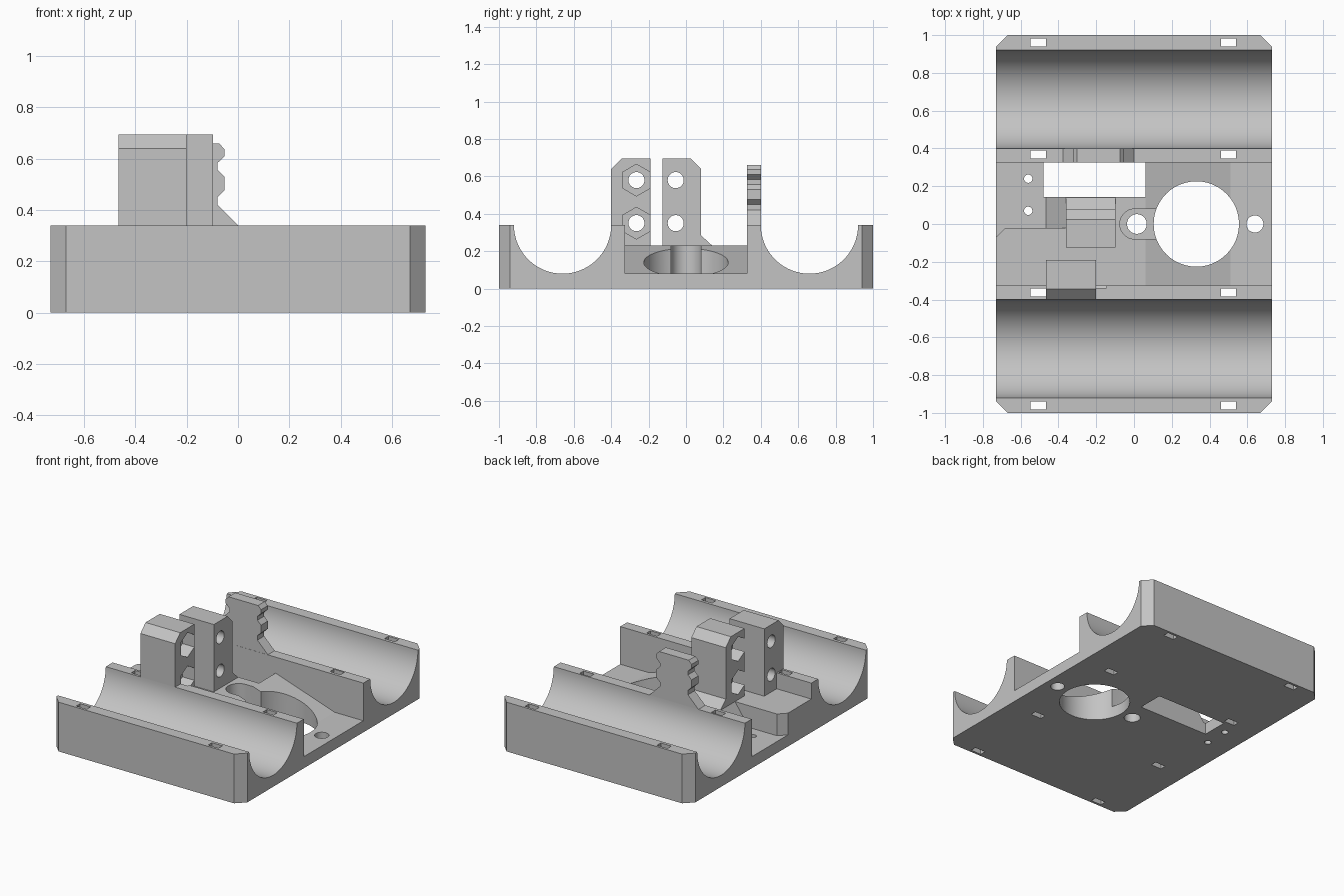
import bpy, bmesh
from math import sin, cos, pi

old = bpy.data.objects.get("Cube")
if old:
    bpy.data.objects.remove(old, do_unlink=True)

grey = bpy.data.materials.new("plain grey")
grey.use_nodes = True
colour = (0.55, 0.55, 0.55, 1)
grey.diffuse_color = colour
for node in grey.node_tree.nodes:
    if node.type == "BSDF_PRINCIPLED":
        node.inputs["Base Color"].default_value = colour


def prism(name, outline, axis, lo, hi):
    """Extrude a 2D outline along an axis (x: yz, y: xz, z: xy)."""
    place = {"x": lambda a, b, t: (t, a, b),
             "y": lambda a, b, t: (a, t, b),
             "z": lambda a, b, t: (a, b, t)}[axis]
    bm = bmesh.new()
    rings = [[bm.verts.new(place(a, b, t)) for a, b in outline] for t in (lo, hi)]
    n = len(outline)
    for ring in rings:
        bm.faces.new(ring)
    for i in range(n):
        j = (i + 1) % n
        bm.faces.new((rings[0][i], rings[0][j], rings[1][j], rings[1][i]))
    bmesh.ops.recalc_face_normals(bm, faces=bm.faces)
    mesh = bpy.data.meshes.new(name)
    bm.to_mesh(mesh)
    bm.free()
    mesh.materials.append(grey)
    obj = bpy.data.objects.new(name, mesh)
    bpy.context.scene.collection.objects.link(obj)
    return obj


def rect(a0, a1, b0, b1):
    return [(a0, b0), (a1, b0), (a1, b1), (a0, b1)]


def arc(a, b, r, start, end, n):
    return [(a + r * cos(start + (end - start) * i / n),
             b + r * sin(start + (end - start) * i / n)) for i in range(n + 1)]


def circle(a, b, r, n=48, turn=0):
    return arc(a, b, r, turn, turn + 2 * pi, n)[:-1]


def combine(operation, tool, *targets):
    """Apply a boolean to each target, then discard the tool."""
    for obj in targets:
        mod = obj.modifiers.new("bool", "BOOLEAN")
        mod.operation, mod.solver, mod.object = operation, "EXACT", tool
        bpy.context.view_layer.update()
        graph = bpy.context.evaluated_depsgraph_get()
        mesh = bpy.data.meshes.new_from_object(obj.evaluated_get(graph))
        obj.modifiers.remove(mod)
        obj.data = mesh
    bpy.data.objects.remove(tool, do_unlink=True)


# Base: two round troughs either side of a flat pocket
top, floor, deck = 0.34, 0.08, 0.23
half = arc(0.66, top, 0.26, pi, 2 * pi, 48)
right = [(0.325, floor), (0.325, top)] + half + [(1.05, top), (1.05, 0)]
profile = right + [(-y, z) for y, z in reversed(right)]
base = prism("base", profile, "x", -0.8, 0.8)
X, C = 0.73, 0.06
octagon = [(X - C, -1), (X, C - 1), (X, 1 - C), (X - C, 1),
           (C - X, 1), (-X, 1 - C), (-X, C - 1), (C - X, -1)]
combine("INTERSECT", prism("outline", octagon, "z", -0.1, 1), base)

# Raised deck with a long ramp, and the chamfered block beside it
ramp = [(-0.479, 0.06), (-0.465, floor), (-0.36, deck), (0.06, deck),
        (0.51, floor), (0.57, 0.06)]
combine("UNION", prism("deck", ramp, "y", -0.345, 0.345), base)
block = [(-X, -0.345), (-0.2, -0.345), (-0.2, -0.02), (-0.68, -0.02), (-X, -0.07)]
combine("UNION", prism("block", block, "z", 0.06, deck), base)

# Holes through the base
combine("DIFFERENCE", prism("window", rect(-0.48, 0.06, 0.143, 0.325), "z", -1, 1), base)
for x, y, r in [(0.33, 0, 0.226), (0.64, 0, 0.045), (0.015, 0, 0.052),
                (-0.56, 0.24, 0.022), (-0.56, 0.07, 0.022)]:
    combine("DIFFERENCE", prism("hole", circle(x, y, r), "z", -1, 1), base)
nut_pocket = arc(0.005, 0, 0.08, pi / 2, 3 * pi / 2, 24) + [(0.14, -0.08), (0.14, 0.08)]
combine("DIFFERENCE", prism("nut_pocket", nut_pocket, "z", floor, 1), base)
for x in (-0.507, 0.5):
    for y in (-0.962, -0.362, 0.367, 0.962):
        slot = rect(x - 0.04, x + 0.04, y - 0.021, y + 0.021)
        combine("DIFFERENCE", prism("slot", slot, "z", -1, 1), base)

# Two clamp towers
peak, shoulder = 0.695, 0.64
front_tower = prism("front_tower",
                    [(-0.4, 0.2), (-0.19, 0.2), (-0.19, peak), (-0.345, peak), (-0.4, shoulder)],
                    "x", -0.465, -0.2)
rear_tower = prism("rear_tower",
                   [(-0.125, 0.2), (0.14, 0.2), (0.14, deck), (0.08, 0.285),
                    (0.08, shoulder), (0.025, peak), (-0.125, peak)],
                   "x", -0.36, -0.097)

# Bolt holes and hexagonal nut traps on opposite faces of the towers
for z in (0.35, 0.58):
    for tower, y, lo, hi in ((front_tower, -0.265, -0.29, -0.145),
                             (rear_tower, -0.055, -0.45, -0.27)):
        combine("DIFFERENCE", prism("bolt", circle(y, z, 0.043, 32), "x", -0.6, 0.1), tower)
        targets = (tower, base) if tower is front_tower and z < 0.5 else (tower,)
        combine("DIFFERENCE", prism("nut", circle(y, z, 0.085, 6, pi / 2), "x", lo, hi), *targets)

# Notched post, symmetrical about its centre line
edge = [(0.1875, 0.3), (0.1875, top), (0.1075, 0.42), (0.1075, 0.45), (0.135, 0.477),
        (0.135, 0.53), (0.1075, 0.557), (0.1075, 0.583), (0.135, 0.61),
        (0.135, 0.637), (0.113, 0.66)]
middle = -0.1875
post = [(middle + x, z) for x, z in edge] + [(middle - x, z) for x, z in reversed(edge)]
notched_post = prism("notched_post", post, "y", 0.326, 0.4)

# Smooth the round surfaces, keep every other edge sharp
for obj in (base, front_tower, rear_tower, notched_post):
    bpy.ops.object.select_all(action="DESELECT")
    obj.select_set(True)
    bpy.context.view_layer.objects.active = obj
    bpy.ops.object.shade_smooth_by_angle(angle=pi / 12)
